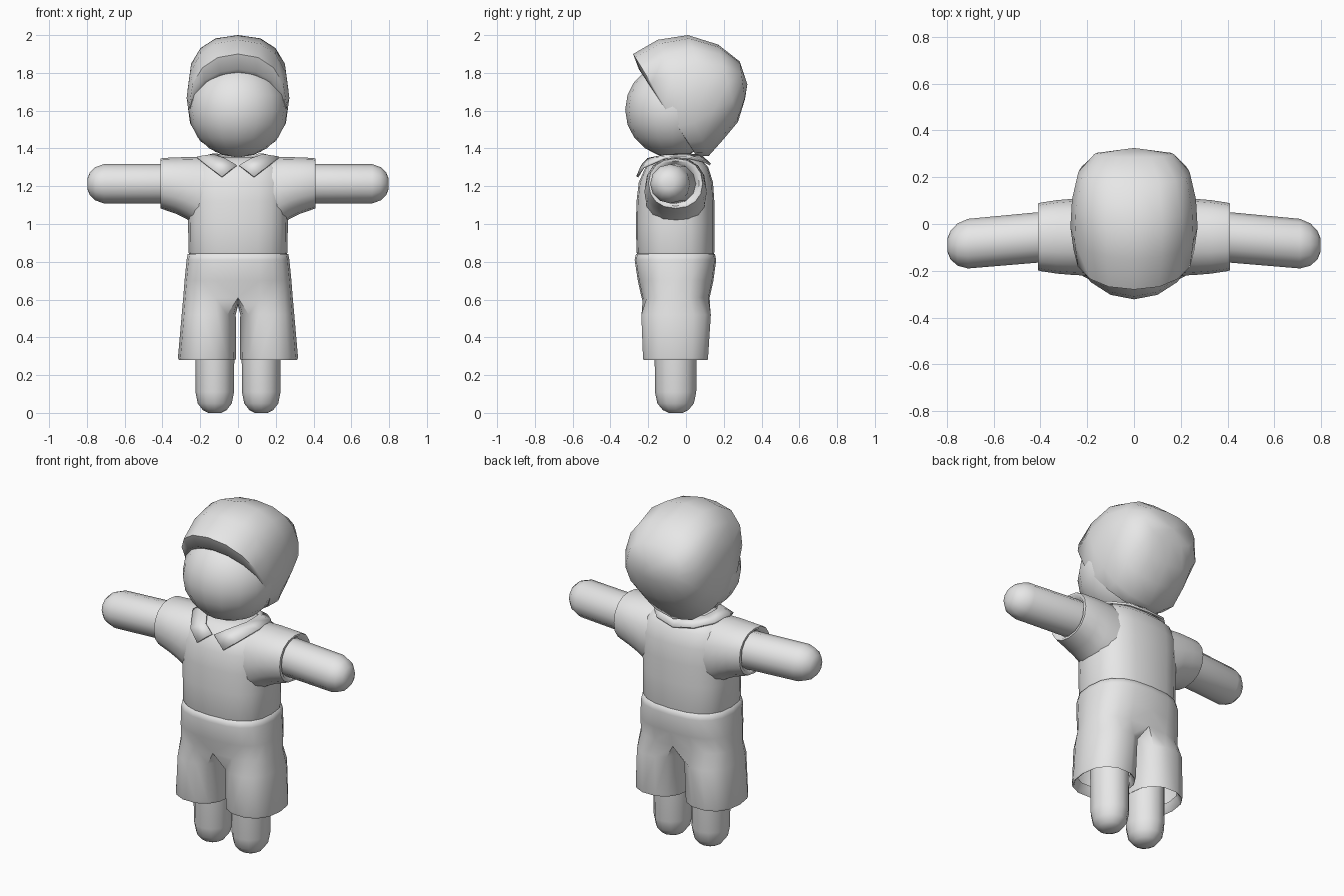
import bpy, bmesh, math
from mathutils import Vector

if "Cube" in bpy.data.objects:
    bpy.data.objects.remove(bpy.data.objects["Cube"])

grey = bpy.data.materials.new("plain_grey")
grey.diffuse_color = (0.8, 0.8, 0.8, 1)
grey.use_nodes = True
grey.node_tree.nodes["Principled BSDF"].inputs["Base Color"].default_value = grey.diffuse_color


def finish(name, bm, mirror=False, angle=50):
    bmesh.ops.remove_doubles(bm, verts=bm.verts, dist=0.0005)
    if mirror:
        geom = bm.verts[:] + bm.edges[:] + bm.faces[:]
        bmesh.ops.mirror(bm, geom=geom, axis='X', merge_dist=0.001)
    bmesh.ops.recalc_face_normals(bm, faces=bm.faces)
    me = bpy.data.meshes.new(name)
    bm.to_mesh(me)
    bm.free()
    me.materials.append(grey)
    ob = bpy.data.objects.new(name, me)
    bpy.context.collection.objects.link(ob)
    bpy.ops.object.select_all(action='DESELECT')
    ob.select_set(True)
    bpy.context.view_layer.objects.active = ob
    bpy.ops.object.shade_smooth_by_angle(angle=math.radians(angle))
    return ob


def oval(c, u, v, n=16, p=2.0):
    """Ring of points about c with half axes u and v; p > 2 squares it off."""
    pts = []
    for i in range(n):
        a = 2 * math.pi * i / n
        s, t = math.cos(a), math.sin(a)
        s = math.copysign(abs(s) ** (2 / p), s)
        t = math.copysign(abs(t) ** (2 / p), t)
        pts.append(Vector(c) + Vector(u) * s + Vector(v) * t)
    return pts


def skin(bm, rings, closed=True, cap0=False, cap1=False):
    vs = [[bm.verts.new(p) for p in r] for r in rings]
    for a, b in zip(vs, vs[1:]):
        n = len(a)
        for i in range(n if closed else n - 1):
            j = (i + 1) % n
            bm.faces.new((a[i], a[j], b[j], b[i]))
    if cap0:
        bm.faces.new(vs[0])
    if cap1:
        bm.faces.new(vs[-1])


# Head
bm = bmesh.new()
bmesh.ops.create_uvsphere(bm, u_segments=16, v_segments=10, radius=1)
for v in bm.verts:
    v.co = Vector((v.co.x * .262, v.co.y * .252 - .07, v.co.z * .252 + 1.605))
finish("head", bm)

# Hair: tilted rings, each from an upper to a lower (y, z) point, plus half width
hair = [((-.22, 1.80), (.03, 1.42), .235, 2),
        ((-.25, 1.82), (.03, 1.40), .255, 2),
        ((-.28, 1.90), (.055, 1.36), .258, 2.2),
        ((-.15, 1.975), (.12, 1.36), .272, 2.3),
        ((.01, 2.0), (.20, 1.45), .265, 2.4),
        ((.17, 1.95), (.275, 1.54), .238, 2.4),
        ((.285, 1.86), (.312, 1.66), .17, 2.2)]
rings = []
for (y0, z0), (y1, z1), w, p in hair:
    rings.append(oval((0, (y0 + y1) / 2, (z0 + z1) / 2), (w, 0, 0),
                      (0, (y0 - y1) / 2, (z0 - z1) / 2), 16, p))
rings.append([Vector((0, .325, 1.74))] * 16)
bm = bmesh.new()
skin(bm, rings)
finish("hair", bm)

# Shirt body: (z, half width, front y, back y)
body = [(.83, .255, -.255, .145), (.85, .262, -.262, .15), (1.0, .264, -.265, .15),
        (1.12, .268, -.262, .15), (1.22, .27, -.25, .143), (1.30, .25, -.215, .118),
        (1.34, .20, -.165, .08), (1.355, .13, -.12, .04)]
bm = bmesh.new()
skin(bm, [oval((0, (a + b) / 2, z), (w, 0, 0), (0, (b - a) / 2, 0), 20, 2.6)
          for z, w, a, b in body], cap0=True, cap1=True)
finish("shirt_body", bm)

# Sleeves: (x, y half size, bottom z, top z)
sleeve = [(.12, .165, .96, 1.352), (.22, .165, .99, 1.355), (.27, .162, 1.025, 1.355),
          (.33, .157, 1.055, 1.352), (.395, .147, 1.077, 1.35), (.41, .143, 1.083, 1.346),
          (.41, .125, 1.095, 1.335), (.38, .10, 1.12, 1.31)]
bm = bmesh.new()
skin(bm, [oval((x, -.055, (a + b) / 2), (0, r, 0), (0, 0, (b - a) / 2), 16, 2.2)
          for x, r, a, b in sleeve])
finish("sleeves", bm, mirror=True)

# Arms: (x, y centre, radius)
arm = [(.35, -.052, .108), (.71, -.084, .106), (.755, -.088, .09),
       (.785, -.09, .06), (.797, -.09, .03)]
bm = bmesh.new()
skin(bm, [oval((x, y, 1.213), (0, r, 0), (0, 0, r * .98), 12)
          for x, y, r in arm], cap1=True)
finish("arms", bm, mirror=True)

# Collar flaps
inner = [(.008, -.232, 1.31), (.07, -.20, 1.345), (.13, -.1, 1.365),
         (.13, 0, 1.368), (.08, .06, 1.365), (0, .08, 1.36)]
outer = [(.085, -.258, 1.25), (.15, -.225, 1.30), (.215, -.11, 1.352),
         (.20, .02, 1.35), (.12, .10, 1.33), (0, .128, 1.315)]
bm = bmesh.new()
skin(bm, [inner, outer], closed=False)
collar = finish("collar", bm, mirror=True)
mod = collar.modifiers.new("thickness", 'SOLIDIFY')
mod.thickness = .012
mod.offset = 0

# Shorts: each leg tube opens into half of the hips, welded at the centre line
N_OUT, N_IN = 10, 4


def leg_ring(z, x0, x1, y0, y1):
    cx, cy, rx, ry = (x0 + x1) / 2, (y0 + y1) / 2, (x1 - x0) / 2, (y1 - y0) / 2
    pts = []
    for i in range(N_OUT + N_IN):
        if i <= N_OUT:
            a = -130 + 260 * i / N_OUT
        else:
            a = 130 + 100 * (i - N_OUT) / N_IN
        a = math.radians(a)
        c, s = math.cos(a), math.sin(a)
        pts.append((cx + rx * math.copysign(abs(c) ** .85, c),
                    cy + ry * math.copysign(abs(s) ** .85, s), z))
    return pts


def hip_arc(z, w, y0, y1):
    pts = []
    for i in range(N_OUT + 1):
        a = math.pi * (i / N_OUT - .5)
        c, s = max(0, math.cos(a)), math.sin(a)
        x = 0 if i in (0, N_OUT) else w * c ** .75
        pts.append((x, (y0 + y1) / 2 + (y1 - y0) / 2 * math.copysign(abs(s) ** .75, s), z))
    return pts


crotch = hip_arc(.61, .29, -.235, .125)
for i in range(1, N_IN):
    t = i / N_IN
    crotch.append((0, .125 - .36 * t, .61 - .04 * math.sin(math.pi * t)))
bm = bmesh.new()
skin(bm, [leg_ring(.33, .035, .29, -.20, .09), leg_ring(.285, .022, .305, -.222, .112),
          leg_ring(.28, .014, .313, -.228, .118), leg_ring(.292, .01, .318, -.231, .12),
          leg_ring(.52, .012, .298, -.24, .135), crotch])
skin(bm, [crotch[:N_OUT + 1], hip_arc(.70, .283, -.255, .145),
          hip_arc(.81, .272, -.272, .16), hip_arc(.84, .266, -.265, .153),
          hip_arc(.847, .25, -.25, .14)], closed=False)
finish("shorts", bm, mirror=True, angle=60)

# Legs: (z, radius)
leg = [(0, .035), (.015, .065), (.05, .093), (.11, .105), (.45, .108)]
bm = bmesh.new()
skin(bm, [oval((.123, -.055, z), (r * .97, 0, 0), (0, r * 1.04, 0), 12)
          for z, r in leg], cap0=True, cap1=True)
finish("legs", bm, mirror=True)
